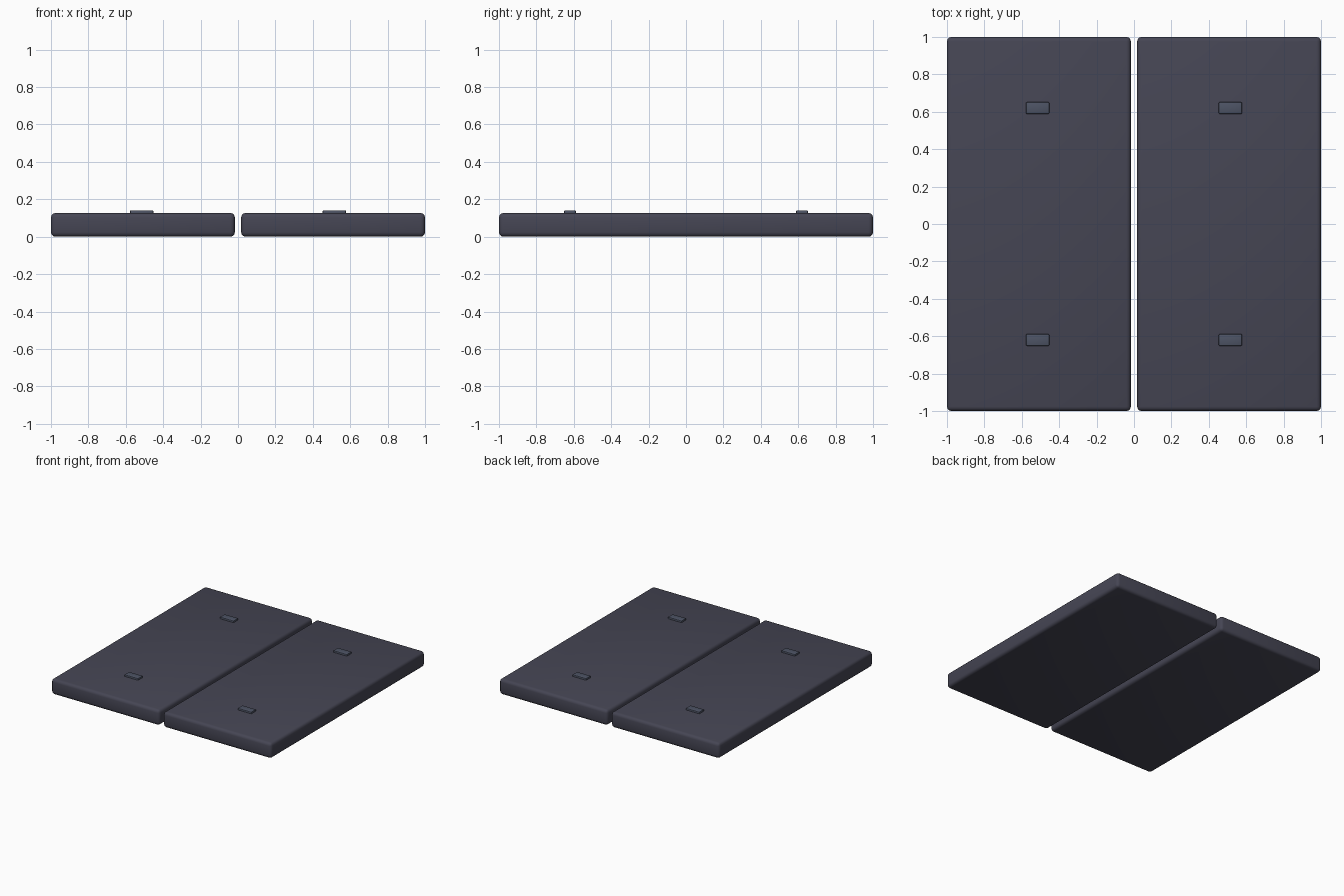
import bpy

if "Cube" in bpy.data.objects:
    bpy.data.objects.remove(bpy.data.objects["Cube"])


def material(name, color):
    m = bpy.data.materials.new(name)
    m.diffuse_color = (*color, 1)
    m.use_nodes = True
    m.node_tree.nodes["Principled BSDF"].inputs["Base Color"].default_value = m.diffuse_color
    return m


def rounded_box(name, center, size, radius, segments, mat):
    bpy.ops.mesh.primitive_cube_add(size=1, location=center)
    ob = bpy.context.object
    ob.name = name
    ob.scale = size
    bpy.ops.object.transform_apply(location=False, rotation=False, scale=True)
    ob.data.materials.append(mat)
    bevel = ob.modifiers.new("Bevel", 'BEVEL')
    bevel.width = radius
    bevel.segments = segments
    bpy.ops.object.modifier_apply(modifier=bevel.name)
    bpy.ops.object.shade_smooth_by_angle()
    return ob


slab_mat = material("dark_slate", (0.06, 0.06, 0.088))
clip_mat = material("blue_slate", (0.075, 0.088, 0.13))

GAP, HEIGHT = 0.017, 0.127
for side, sx in (("left", -1), ("right", 1)):
    # Long padded panel on each side of the central gap
    rounded_box(f"{side}_panel", (sx * (1 + GAP) / 2, 0, HEIGHT / 2),
                (1 - GAP, 2, HEIGHT), 0.024, 3, slab_mat)
    # Small raised tabs near both ends
    for end, sy in (("front", -1), ("back", 1)):
        rounded_box(f"{side}_{end}_tab", (sx * 0.515, sy * 0.62, 0.13),
                    (0.124, 0.062, 0.022), 0.004, 2, clip_mat)
